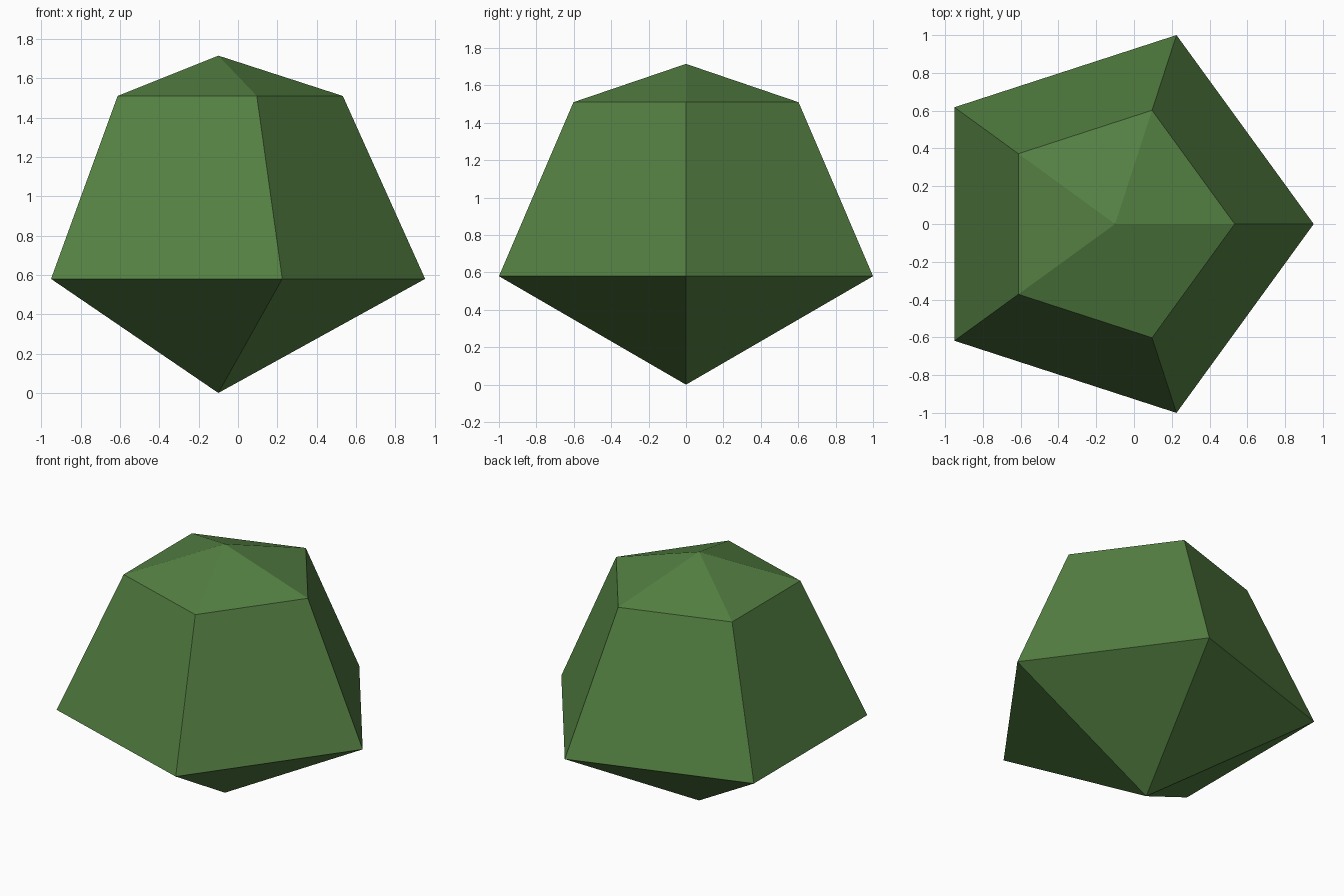
import bpy, bmesh, math

if "Cube" in bpy.data.objects:
    bpy.data.objects.remove(bpy.data.objects["Cube"])

SIDES = 5
CENTRE_X = -0.1

bm = bmesh.new()


def ring(radius, z):
    """Pentagon of vertices with one corner pointing to +x."""
    return [bm.verts.new((CENTRE_X + radius * math.cos(math.tau * i / SIDES),
                          radius * math.sin(math.tau * i / SIDES), z))
            for i in range(SIDES)]


# Faceted bush: bottom point, wide waist, narrow shoulder, low peak
bottom = bm.verts.new((CENTRE_X, 0, 0))
waist = ring(1.0515, 0.58)
shoulder = ring(0.633, 1.51)
peak = bm.verts.new((CENTRE_X, 0, 1.715))

for i in range(SIDES):
    j = (i + 1) % SIDES
    bm.faces.new((bottom, waist[j], waist[i]))
    bm.faces.new((waist[i], waist[j], shoulder[j], shoulder[i]))
    bm.faces.new((shoulder[i], shoulder[j], peak))

mesh = bpy.data.meshes.new("bush")
bm.to_mesh(mesh)
bm.free()

# Leaf colour
leaf = bpy.data.materials.new("leaf_green")
leaf.diffuse_color = (0.089, 0.216, 0.055, 1)
leaf.use_nodes = True
leaf.node_tree.nodes["Principled BSDF"].inputs["Base Color"].default_value = leaf.diffuse_color
mesh.materials.append(leaf)

bush = bpy.data.objects.new("bush", mesh)
bpy.context.collection.objects.link(bush)
